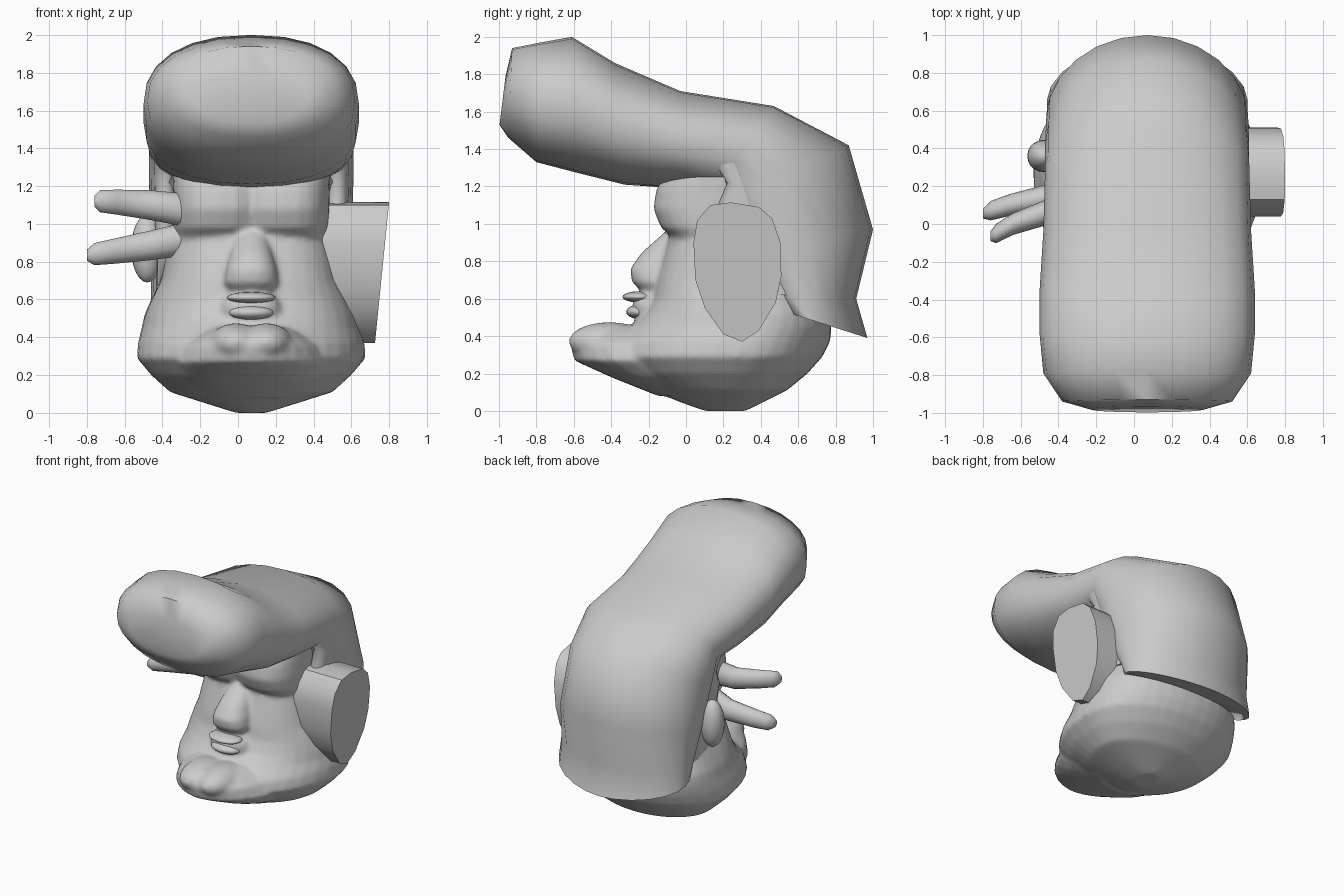
import bpy, bmesh, math
from mathutils import Vector

CX = 0.07  # the head's mirror plane

grey = bpy.data.materials.new("plain_grey")
grey.diffuse_color = (0.6, 0.6, 0.6, 1)


def finish(ob, angle=55):
    ob.data.materials.append(grey)
    bpy.ops.object.select_all(action='DESELECT')
    ob.select_set(True)
    bpy.context.view_layer.objects.active = ob
    bpy.ops.object.shade_smooth_by_angle(angle=math.radians(angle))
    return ob


def loft(name, rings, angle=55):
    """Skin a list of equal-length rings and close both ends."""
    bm = bmesh.new()
    rows = [[bm.verts.new(p) for p in r] for r in rings]
    n = len(rows[0])
    for a, b in zip(rows, rows[1:]):
        for i in range(n):
            j = (i + 1) % n
            bm.faces.new((a[i], a[j], b[j], b[i]))
    bm.faces.new(rows[0][::-1])
    bm.faces.new(rows[-1])
    bmesh.ops.recalc_face_normals(bm, faces=bm.faces)
    me = bpy.data.meshes.new(name)
    bm.to_mesh(me)
    bm.free()
    ob = bpy.data.objects.new(name, me)
    bpy.context.collection.objects.link(ob)
    return finish(ob, angle)


def spow(v, e):
    return math.copysign(abs(v) ** (2 / e), v)


def ring(c, a, back, front, e=2.5, n=28, ef=None):
    """Superellipse around c; its second axis may differ front and back."""
    pts = []
    for i in range(n):
        t = 2 * math.pi * i / n
        k = e if math.sin(t) > 0 else (ef or e)
        s = spow(math.sin(t), k)
        pts.append(c + a * spow(math.cos(t), k) + (back * s if s > 0 else front * -s))
    return pts


def stack(name, rows, cx=CX, widest=0.6, n=28, angle=75):
    """Loft of level sections: z, front y, back y, half width, squareness."""
    rings = []
    for z, yf, yb, hw, e in rows:
        ym = yf + (yb - yf) * widest
        rings.append(ring(Vector((cx, ym, z)), Vector((hw, 0, 0)),
                          Vector((0, yb - ym, 0)), Vector((0, yf - ym, 0)), e, n))
    return loft(name, rings, angle)


def ball(name, loc, size):
    bpy.ops.mesh.primitive_uv_sphere_add(segments=20, ring_count=12, location=loc)
    ob = bpy.context.object
    ob.name = name
    ob.scale = size
    bpy.ops.object.transform_apply(location=True, rotation=False, scale=True)
    return finish(ob, 180)


# Jaw and face
head = stack("head", [
    (0.00, 0.10, 0.32, 0.08, 2), (0.05, -0.04, 0.42, 0.24, 2),
    (0.11, -0.18, 0.54, 0.43, 2), (0.20, -0.33, 0.65, 0.53, 2.1),
    (0.29, -0.42, 0.73, 0.605, 2.1), (0.37, -0.40, 0.77, 0.60, 2.1),
    (0.45, -0.30, 0.78, 0.58, 2.2), (0.52, -0.225, 0.75, 0.565, 2.4),
    (0.60, -0.18, 0.70, 0.53, 2.6), (0.70, -0.16, 0.70, 0.48, 2.8),
    (0.90, -0.10, 0.70, 0.44, 3), (1.00, -0.08, 0.70, 0.42, 3),
    (1.30, -0.08, 0.70, 0.42, 3)], n=36)

# Jutting chin
flesh = [head, stack("chin", [
    (0.08, -0.15, 0.25, 0.26, 2), (0.18, -0.40, 0.25, 0.38, 2),
    (0.27, -0.60, 0.25, 0.42, 1.9), (0.36, -0.62, 0.22, 0.37, 1.9),
    (0.42, -0.58, 0.18, 0.28, 1.9), (0.455, -0.51, 0.10, 0.20, 1.9)])]

# Cleft of the chin and heavy brow, one lobe on each side
for s, side in ((-1, "left"), (1, "right")):
    flesh.append(ball(side + "_chin", (CX + s * 0.08, -0.41, 0.37), (0.14, 0.22, 0.105)))
    flesh.append(stack(side + "_brow", [
        (0.89, 0.03, 0.35, 0.19, 2.5), (0.92, -0.06, 0.38, 0.235, 2.5),
        (0.98, -0.135, 0.38, 0.25, 2.5), (1.08, -0.175, 0.38, 0.25, 2.5),
        (1.18, -0.16, 0.38, 0.25, 2.5), (1.30, -0.10, 0.38, 0.25, 2.5)],
        cx=CX + s * 0.165, n=24))
    stack(side + "_sideburn", [
        (0.62, 0.30, 0.58, 0.05, 3), (0.85, 0.22, 0.58, 0.05, 3),
        (1.10, 0.17, 0.55, 0.06, 3), (1.22, 0.22, 0.48, 0.065, 3),
        (1.37, 0.12, 0.40, 0.06, 3)], cx=CX + s * 0.455, n=16)

# Nose
flesh.append(stack("nose", [
    (0.65, -0.25, -0.08, 0.12, 2.5), (0.69, -0.29, -0.05, 0.145, 2.5),
    (0.76, -0.30, -0.05, 0.135, 2.3), (0.85, -0.235, -0.02, 0.11, 2.2),
    (0.96, -0.11, 0.02, 0.075, 2)], n=20))

# Mouth
flesh.append(ball("muzzle", (CX, -0.19, 0.55), (0.16, 0.10, 0.10)))
ball("upper_lip", (CX, -0.25, 0.61), (0.13, 0.09, 0.03))
ball("lower_lip", (CX, -0.24, 0.53), (0.12, 0.08, 0.04))

# Melt the fleshy parts into one soft surface
bpy.ops.object.select_all(action='DESELECT')
for ob in flesh:
    ob.select_set(True)
bpy.context.view_layer.objects.active = head
bpy.ops.object.join()
head.modifiers.clear()
melt = head.modifiers.new("melt", 'REMESH')
melt.mode = 'VOXEL'
melt.voxel_size = 0.016
melt.use_smooth_shade = True
soft = head.modifiers.new("soft", 'SMOOTH')
soft.factor = 0.5
soft.iterations = 8

# Swept hair: outer y, z, inner y, z, half width, outer and inner squareness
hair = [
    (-0.965, 1.79, -0.997, 1.53, 0.30, 2.1, 2.1), (-0.93, 1.94, -0.95, 1.46, 0.45, 2.2, 2.2),
    (-0.78, 1.97, -0.80, 1.33, 0.55, 2.3, 2.3), (-0.61, 2.00, -0.55, 1.265, 0.57, 2.3, 2.3),
    (-0.38, 1.86, -0.33, 1.21, 0.57, 2.3, 2.3), (-0.03, 1.71, -0.05, 1.19, 0.55, 2.3, 2.4),
    (0.47, 1.63, 0.17, 1.20, 0.54, 2.2, 2.6), (0.87, 1.42, 0.19, 1.10, 0.54, 2.0, 2.8),
    (1.00, 0.97, 0.32, 0.82, 0.535, 2.0, 3), (0.91, 0.60, 0.47, 0.61, 0.53, 2.0, 3),
    (0.97, 0.39, 0.50, 0.54, 0.53, 1.8, 3)]
rings = []
for i, (yo, zo, yi, zi, hw, eo, ei) in enumerate(hair):
    outer, inner = Vector((CX, yo, zo)), Vector((CX, yi, zi))
    c = inner.lerp(outer, 0.5 if i < 7 else 0.34)
    rings.append(ring(c, Vector((hw, 0, 0)), outer - c, inner - c, eo, 24, ei))
loft("swept_hair", rings, 65)

# Small left ear
ball("left_ear", (-0.48, 0.36, 0.87), (0.085, 0.085, 0.18))

# Big flat ear on the right: an oval slab with a slanted outer face
oval = [(0.24, 1.115), (0.39, 1.09), (0.46, 1.03), (0.505, 0.90), (0.51, 0.72),
        (0.48, 0.58), (0.39, 0.43), (0.30, 0.37), (0.20, 0.41), (0.10, 0.55),
        (0.05, 0.70), (0.04, 0.90), (0.06, 1.02), (0.13, 1.10)]
loft("right_ear_slab", [
    [Vector((0.42, y, z)) for y, z in oval],
    [Vector((0.725 + 0.1 * (z - 0.37), y, z)) for y, z in oval]], 40)

# Two rods poking out of the left temple
for name, path in (
        ("upper_rod", [(-0.25, 0.00, 1.07), (-0.29, 0.01, 1.075), (-0.47, 0.06, 1.10),
                       (-0.64, 0.00, 1.115), (-0.73, -0.05, 1.12), (-0.76, -0.065, 1.12)]),
        ("lower_rod", [(-0.22, 0.10, 0.93), (-0.28, 0.10, 0.92), (-0.47, 0.14, 0.885),
                       (-0.66, 0.10, 0.855), (-0.76, 0.07, 0.84), (-0.80, 0.055, 0.835)])):
    radii = (0.05, 0.09, 0.08, 0.068, 0.06, 0.03)
    loft(name, [ring(Vector(p), Vector((0, r * 0.85, 0)), Vector((0, 0, r)),
                     Vector((0, 0, -r)), 2, 14) for p, r in zip(path, radii)], 70)
